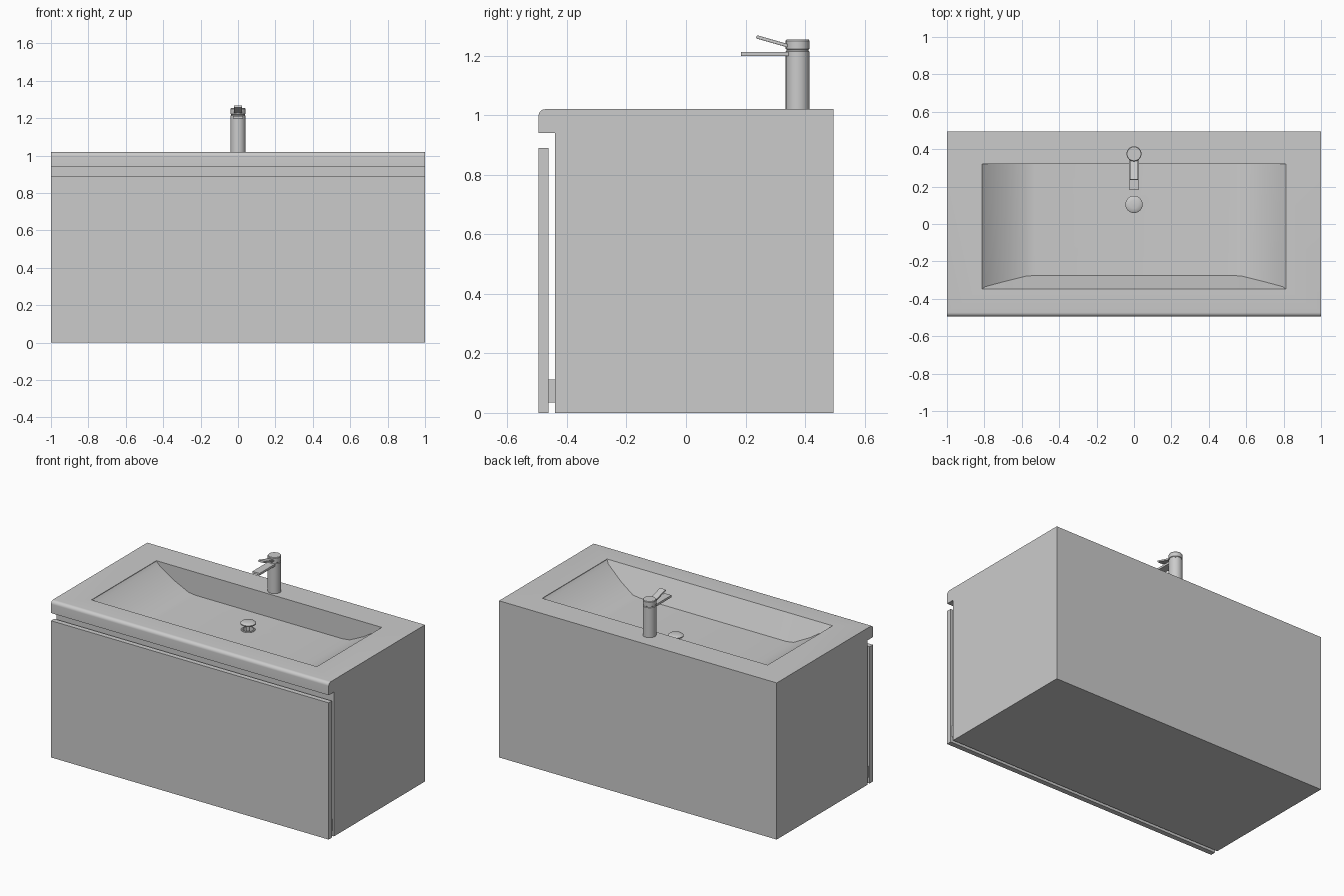
import bpy, bmesh, math
from mathutils import Matrix

if "Cube" in bpy.data.objects:
    bpy.data.objects.remove(bpy.data.objects["Cube"])


def finish(name, bm, smooth=None):
    bmesh.ops.recalc_face_normals(bm, faces=bm.faces[:])
    me = bpy.data.meshes.new(name)
    bm.to_mesh(me)
    bm.free()
    ob = bpy.data.objects.new(name, me)
    bpy.context.collection.objects.link(ob)
    if smooth:
        shade(ob, smooth)
    return ob


def shade(ob, angle):
    bpy.ops.object.select_all(action='DESELECT')
    ob.select_set(True)
    bpy.context.view_layer.objects.active = ob
    bpy.ops.object.shade_smooth_by_angle(angle=math.radians(angle))


def box(name, lo, hi, bevel=0.0):
    bm = bmesh.new()
    size = [b - a for a, b in zip(lo, hi)]
    mid = [(a + b) / 2 for a, b in zip(lo, hi)]
    bmesh.ops.create_cube(bm, size=1, matrix=Matrix.Translation(mid) @ Matrix.Diagonal((*size, 1)))
    if bevel:
        bmesh.ops.bevel(bm, geom=bm.edges[:], offset=bevel, segments=2, profile=0.5, affect='EDGES')
    return finish(name, bm)


def loft(name, rings):
    """Closed solid skinned through equal-length rings of points."""
    bm = bmesh.new()
    rows = [[bm.verts.new(p) for p in r] for r in rings]
    n = len(rows[0])
    for a, b in zip(rows, rows[1:]):
        for i in range(n):
            j = (i + 1) % n
            bm.faces.new((a[i], a[j], b[j], b[i]))
    bm.faces.new(rows[0])
    bm.faces.new(rows[-1])
    return finish(name, bm)


def lathe(name, x, y, profile, n=48):
    """Solid of revolution from (radius, z) points, about a vertical axis."""
    ob = loft(name, [[(x + r * math.cos(2 * math.pi * i / n), y + r * math.sin(2 * math.pi * i / n), z)
                      for i in range(n)] for r, z in profile])
    shade(ob, 35)
    return ob


def cut(ob, cutter):
    m = ob.modifiers.new('cut', 'BOOLEAN')
    m.operation, m.object, m.solver = 'DIFFERENCE', cutter, 'EXACT'
    bpy.context.view_layer.objects.active = ob
    bpy.ops.object.modifier_apply(modifier=m.name)
    bpy.data.objects.remove(cutter)


TOP = 1.02
DRAIN_Y = 0.105

# Cabinet with overhanging, rounded basin lip
R = 0.022
arc = [(-0.495 + R - R * math.sin(a), TOP - R + R * math.cos(a))
       for a in [math.pi / 2 * i / 8 for i in range(9)]]
side = [(0.495, 0), (0.495, TOP)] + arc + [(-0.495, 0.94), (-0.44, 0.94), (-0.44, 0)]
cabinet = loft('cabinet_and_basin', [[(x, y, z) for y, z in side] for x in (-1, 1)])

# Basin hollow: upright back, sloping ends and front
stations = [(0.812, 0.003, -0.348), (0.795, 0.022, -0.335), (0.68, 0.096, -0.304),
            (0.58, 0.144, -0.279), (0.53, 0.15, -0.275)]
stations = [(-x, d, f) for x, d, f in stations] + [(x, d, f) for x, d, f in reversed(stations)]
hollow = loft('basin_cutter', [[(x, 0.32, TOP + 0.05), (x, 0.32, TOP), (x, 0.32, TOP - d),
                                (x, f, TOP - d), (x, -0.348, TOP), (x, -0.348, TOP + 0.05)]
                               for x, d, f in stations])
cut(cabinet, hollow)
cut(cabinet, lathe('drain_cutter', 0, DRAIN_Y, [(0.034, 0.83), (0.034, 0.9)], 32))
shade(cabinet, 25)

# Drawer front and its connecting rail
box('drawer_front', (-1, -0.495, 0), (1, -0.462, 0.89))
box('drawer_rail', (-0.99, -0.463, 0.035), (0.99, -0.439, 0.112))

# Drain flange (ring) and raised plug
flange = lathe('drain_flange', 0, DRAIN_Y, [(0.042, 0.866), (0.042, 0.872), (0.039, 0.875)])
cut(flange, lathe('flange_cutter', 0, DRAIN_Y, [(0.032, 0.85), (0.032, 0.9)]))
shade(flange, 35)
lathe('drain_plug', 0, DRAIN_Y, [(0.012, 0.825), (0.012, 0.905), (0.043, 0.907), (0.046, 0.91),
                                 (0.046, 0.916), (0.04, 0.921), (0.022, 0.924), (0.004, 0.925)])

# Tap: column with a groove under the cap
lathe('tap_column', 0, 0.375, [(0.04, TOP - 0.005), (0.04, 1.214), (0.037, 1.216), (0.037, 1.221),
                               (0.04, 1.223), (0.04, 1.25), (0.037, 1.254), (0.004, 1.254)])

# Flat spout and tilted lever
box('tap_spout', (-0.026, 0.185, 1.198), (0.026, 0.36, 1.213), 0.002)
lever = box('tap_lever', (-0.021, -0.125, -0.0055), (0.021, 0, 0.0055), 0.002)
lever.location = (0, 0.357, 1.229)
lever.rotation_euler = (math.radians(-16), 0, 0)
